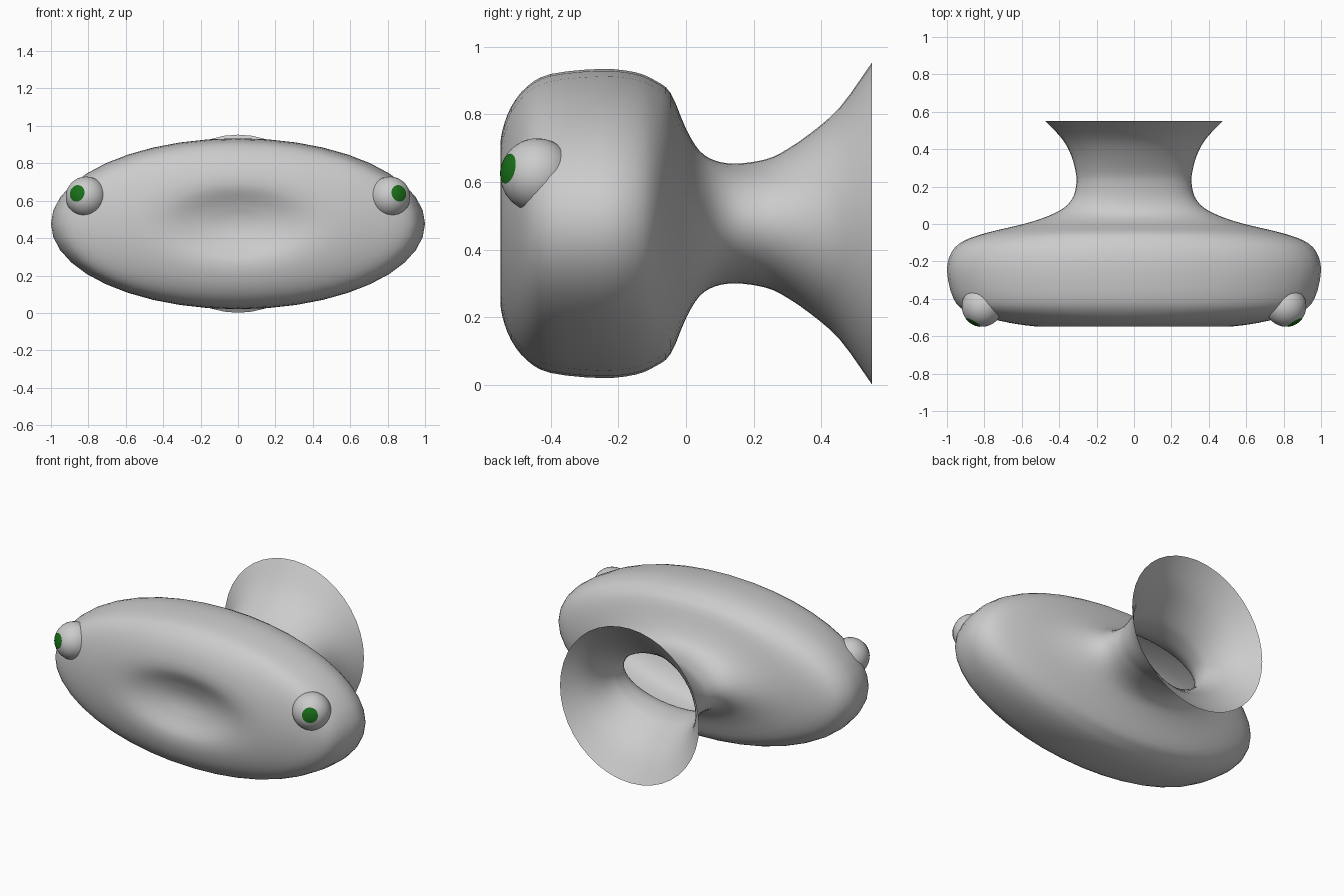
import bpy, bmesh, math
from mathutils import Vector

if "Cube" in bpy.data.objects:
    bpy.data.objects.remove(bpy.data.objects["Cube"])

CZ = 0.477      # height of the body axis
SEGS = 40

# body rings from dented front to flared open back: y, half width, half height
RINGS = [(-0.49, 0.10, 0.05), (-0.51, 0.22, 0.11), (-0.54, 0.36, 0.175),
         (-0.549, 0.46, 0.22), (-0.543, 0.57, 0.275), (-0.517, 0.72, 0.345),
         (-0.47, 0.89, 0.405), (-0.40, 0.965, 0.442), (-0.25, 1.0, 0.457),
         (-0.15, 0.975, 0.447), (-0.09, 0.91, 0.422), (-0.045, 0.78, 0.385),
         (0.0, 0.59, 0.28), (0.04, 0.465, 0.215), (0.086, 0.375, 0.186),
         (0.145, 0.325, 0.177), (0.22, 0.308, 0.186), (0.278, 0.312, 0.207),
         (0.367, 0.336, 0.266), (0.456, 0.385, 0.345), (0.55, 0.475, 0.476)]


def smooth_rings(pts, steps):
    """Catmull-Rom interpolation through the rings."""
    p = [Vector(q) for q in pts]
    p = [2 * p[0] - p[1]] + p + [2 * p[-1] - p[-2]]
    out = []
    for i in range(1, len(p) - 2):
        a, b, c, d = p[i - 1:i + 3]
        for k in range(steps):
            t = k / steps
            out.append(0.5 * (2 * b + (c - a) * t + (2 * a - 5 * b + 4 * c - d) * t * t
                              + (3 * b - a - 3 * c + d) * t ** 3))
    return out + [p[-2]]


def finish(bm, name):
    bmesh.ops.recalc_face_normals(bm, faces=bm.faces)
    for f in bm.faces:
        f.smooth = True
    me = bpy.data.meshes.new(name)
    bm.to_mesh(me)
    bm.free()
    ob = bpy.data.objects.new(name, me)
    bpy.context.collection.objects.link(ob)
    return ob


# body shell with open flared tail
bm = bmesh.new()
loops = []
for y, rx, rz in smooth_rings(RINGS, 3):
    loops.append([bm.verts.new((rx * math.cos(2 * math.pi * i / SEGS), y,
                                CZ + rz * math.sin(2 * math.pi * i / SEGS)))
                  for i in range(SEGS)])
for a, b in zip(loops, loops[1:]):
    for i in range(SEGS):
        j = (i + 1) % SEGS
        bm.faces.new((a[i], a[j], b[j], b[i]))
tip = bm.verts.new((0, -0.483, CZ))
for i in range(SEGS):
    bm.faces.new((loops[0][(i + 1) % SEGS], loops[0][i], tip))
finish(bm, "body")

green = bpy.data.materials.new("green")
green.diffuse_color = (0.01, 0.16, 0.01, 1)
green.use_nodes = True
green.node_tree.nodes["Principled BSDF"].inputs["Base Color"].default_value = green.diffuse_color

# eyes, each with a green pupil cap facing forward and outward
for side, label in ((-1, "left"), (1, "right")):
    centre = Vector((side * 0.812, -0.44, 0.62))
    look = Vector((side * 0.05, -0.09, 0.02)).to_track_quat('Z', 'Y')
    for part, r in (("eye", 0.109), ("pupil", 0.1105)):
        bm = bmesh.new()
        bmesh.ops.create_uvsphere(bm, u_segments=32, v_segments=30, radius=r)
        if part == "pupil":
            low = [v for v in bm.verts if v.co.z < r * math.cos(math.radians(24.5))]
            bmesh.ops.delete(bm, geom=low, context='VERTS')
        ob = finish(bm, label + "_" + part)
        ob.location = centre
        ob.rotation_mode = 'QUATERNION'
        ob.rotation_quaternion = look
        if part == "pupil":
            # make sure the cap faces outward
            if ob.data.polygons[0].normal.z < 0:
                ob.data.flip_normals()
            ob.data.materials.append(green)
